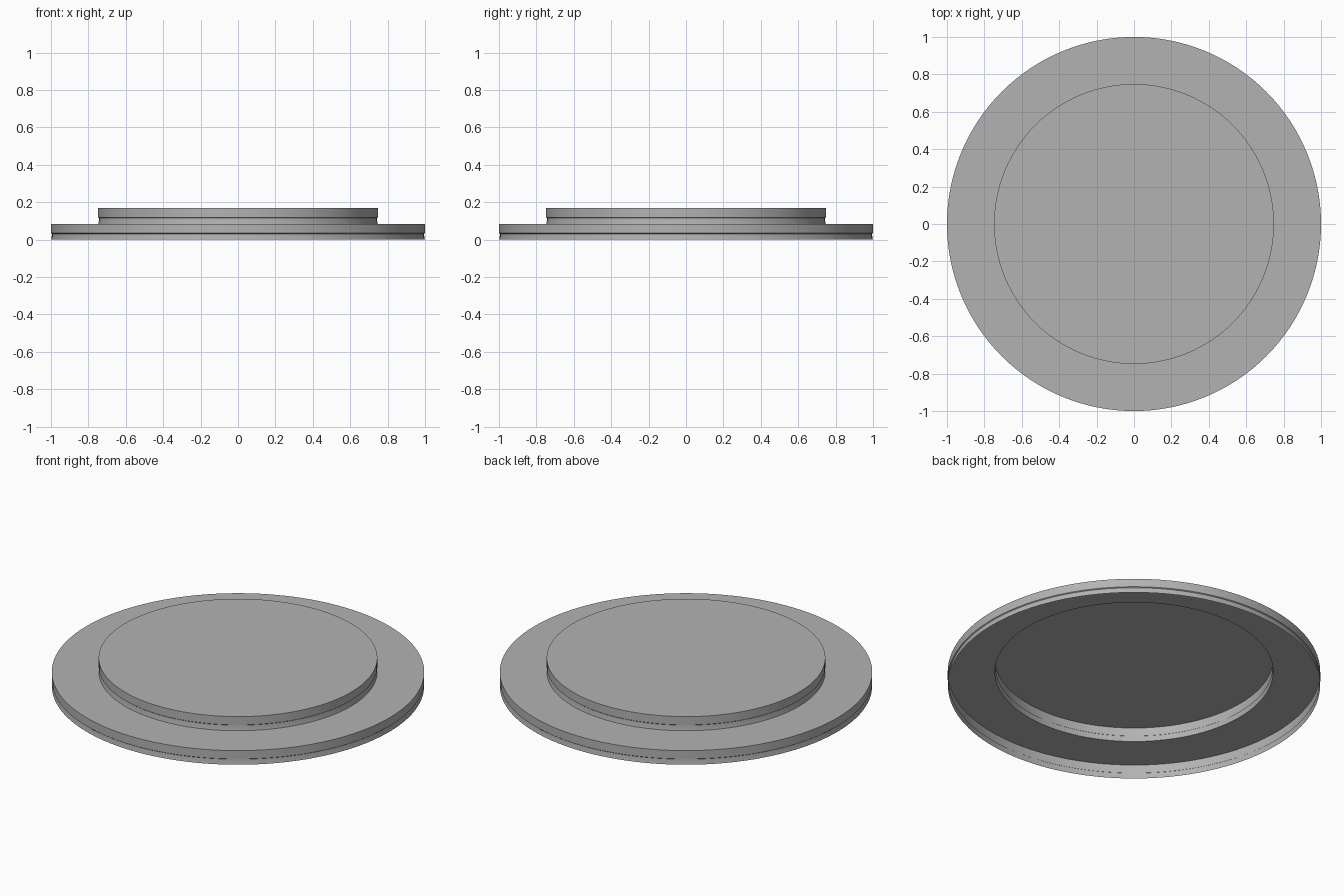
import bpy, bmesh
from math import sin, cos, tau

if "Cube" in bpy.data.objects:
    bpy.data.objects.remove(bpy.data.objects["Cube"])

SEGMENTS = 128

# Mid grey for both steps
grey = bpy.data.materials.new("stone_grey")
grey.diffuse_color = (0.45, 0.45, 0.45, 1.0)
grey.use_nodes = True
grey.node_tree.nodes["Principled BSDF"].inputs["Base Color"].default_value = grey.diffuse_color


def lathe(name, profile, cap=False):
    """Turn an (r, z) profile around z into an open shell, optionally capped on top."""
    bm = bmesh.new()
    rings = [[bm.verts.new((r * cos(tau * i / SEGMENTS), r * sin(tau * i / SEGMENTS), z))
              for i in range(SEGMENTS)] for r, z in profile]
    for a, b in zip(rings, rings[1:]):
        for i in range(SEGMENTS):
            j = (i + 1) % SEGMENTS
            bm.faces.new((a[i], a[j], b[j], b[i]))
    if cap:
        bm.faces.new(rings[-1])
    mesh = bpy.data.meshes.new(name)
    bm.to_mesh(mesh)
    bm.free()
    mesh.materials.append(grey)
    obj = bpy.data.objects.new(name, mesh)
    bpy.context.collection.objects.link(obj)
    bpy.ops.object.select_all(action='DESELECT')
    obj.select_set(True)
    bpy.context.view_layer.objects.active = obj
    bpy.ops.object.shade_smooth_by_angle(angle=0.5)
    return obj


def step_wall(radius, base):
    """Riser with a slightly flared foot, a shallow groove and an upright lip."""
    return [(radius - 0.001, base), (radius - 0.004, base + 0.016), (radius - 0.005, base + 0.031),
            (radius, base + 0.035), (radius, base + 0.084)]


# Wide lower step, hollow below, with its flat tread
lathe("lower_step", step_wall(1.0, 0.0) + [(0.747, 0.084)])

# Narrower upper step, hollow below, closed by the top platform
lathe("upper_step", step_wall(0.748, 0.084), cap=True)
